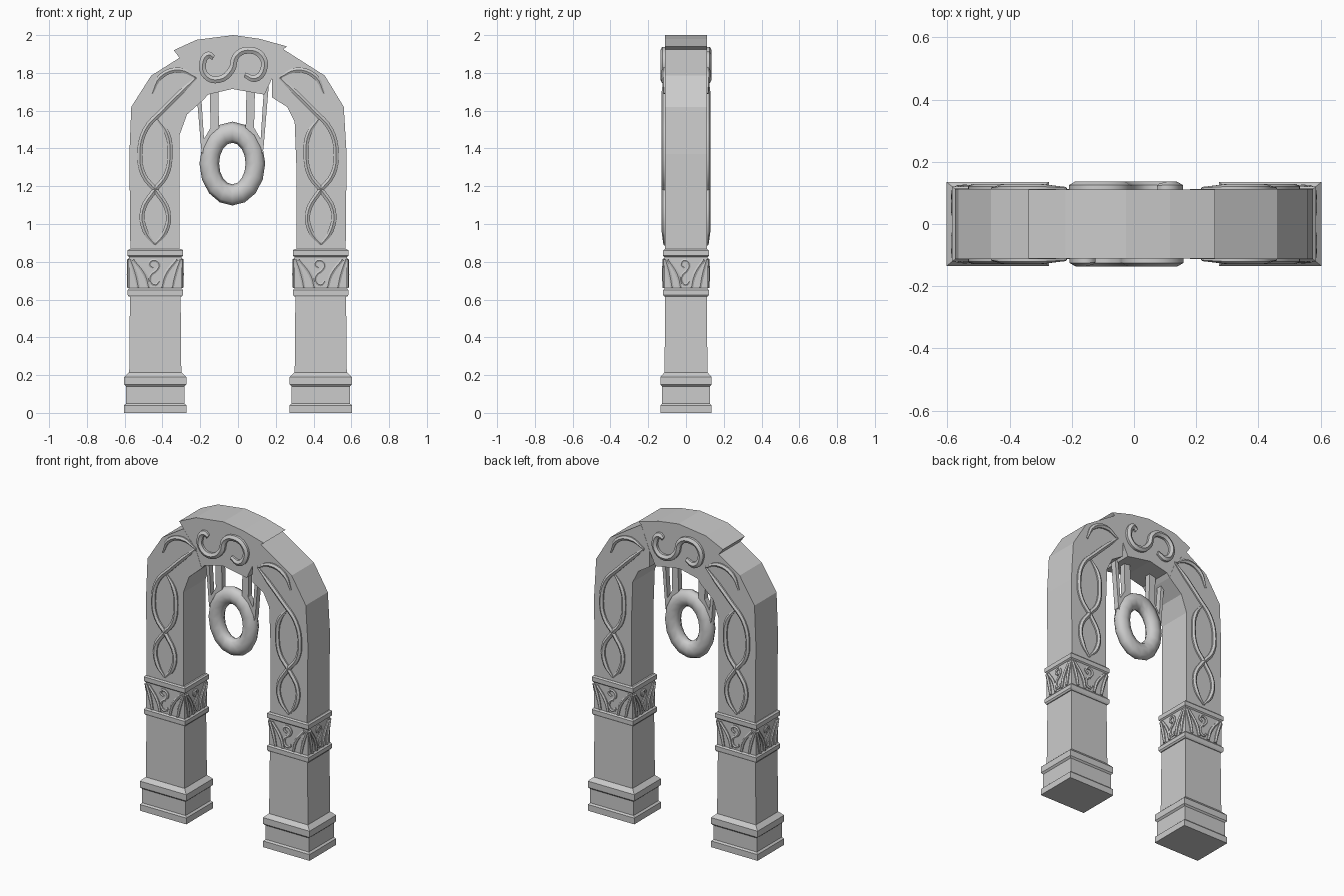
import bpy, bmesh
from math import sin, cos, pi, radians

cube = bpy.data.objects.get("Cube")
if cube:
    bpy.data.objects.remove(cube, do_unlink=True)

stone = bpy.data.materials.new("grey stone")
stone.use_nodes = True
stone.diffuse_color = (0.6, 0.6, 0.6, 1)
stone.node_tree.nodes["Principled BSDF"].inputs["Base Color"].default_value = (0.6, 0.6, 0.6, 1)

HALF_X, HALF_Y, PIER_X = 0.136, 0.112, 0.438


def finish(name, bm):
    bmesh.ops.recalc_face_normals(bm, faces=bm.faces)
    mesh = bpy.data.meshes.new(name)
    bm.to_mesh(mesh)
    bm.free()
    ob = bpy.data.objects.new(name, mesh)
    bpy.context.collection.objects.link(ob)
    mesh.materials.append(stone)
    return ob


def smooth(ob, angle):
    bpy.ops.object.select_all(action='DESELECT')
    ob.select_set(True)
    bpy.context.view_layer.objects.active = ob
    bpy.ops.object.shade_smooth_by_angle(angle=radians(angle))


def slab(name, outline, depth):
    """Front outline in x, z extruded through y."""
    bm = bmesh.new()
    face = bm.faces.new([bm.verts.new((x, -depth, z)) for x, z in outline])
    out = bmesh.ops.extrude_face_region(bm, geom=[face])
    verts = [v for v in out["geom"] if isinstance(v, bmesh.types.BMVert)]
    bmesh.ops.translate(bm, verts=verts, vec=(0, 2 * depth, 0))
    return finish(name, bm)


def moulding(name, cx, profile):
    """Rectangular column built from (overhang, height) steps."""
    bm = bmesh.new()
    rings = []
    for grow, z in profile:
        a, b = HALF_X + grow, HALF_Y + grow * 0.8
        rings.append([bm.verts.new((cx + i * a, j * b, z))
                      for i, j in ((-1, -1), (1, -1), (1, 1), (-1, 1))])
    for low, high in zip(rings, rings[1:]):
        for i in range(4):
            k = (i + 1) % 4
            bm.faces.new((low[i], low[k], high[k], high[i]))
    bm.faces.new(rings[0])
    bm.faces.new(rings[-1])
    return finish(name, bm)


def carving(name, strands, place, radius, tip=0.4):
    """Raised strands; place maps flat u, v to a point on the surface."""
    data = bpy.data.curves.new(name, 'CURVE')
    data.dimensions = '3D'
    data.bevel_depth = radius
    data.bevel_resolution = 1
    data.resolution_u = 4
    data.use_fill_caps = True
    for strand in strands:
        spline = data.splines.new('BEZIER')
        spline.bezier_points.add(len(strand) - 1)
        for i, (u, v) in enumerate(strand):
            p = spline.bezier_points[i]
            p.co = place(u, v)
            p.handle_left_type = p.handle_right_type = 'AUTO'
            p.radius = tip if i in (0, len(strand) - 1) else 1
    ob = bpy.data.objects.new(name, data)
    bpy.context.collection.objects.link(ob)
    data.materials.append(stone)
    bpy.ops.object.select_all(action='DESELECT')
    ob.select_set(True)
    bpy.context.view_layer.objects.active = ob
    bpy.ops.object.convert(target='MESH')
    smooth(bpy.context.view_layer.objects.active, 35)


# Arch halves and keystone
slab("arch_right_half", [(-.57, .865), (-.575, 1.37), (-.565, 1.62), (-.46, 1.785), (-.31, 1.88),
     (-.22, 1.77), (-.18, 1.66), (-.27, 1.58), (-.31, 1.47), (-.31, .865)], HALF_Y)
slab("arch_left_half", [(.57, .865), (.575, 1.37), (.56, 1.62), (.46, 1.785), (.24, 1.925),
     (.18, 1.77), (.18, 1.67), (.26, 1.62), (.3, 1.54), (.31, 1.28), (.31, .865)], HALF_Y)
slab("keystone", [(-.34, 1.92), (-.22, 1.975), (-.025, 2), (.115, 1.98), (.26, 1.94), (.24, 1.925),
     (.18, 1.77), (.14, 1.685), (-.03, 1.715), (-.16, 1.685), (-.18, 1.66), (-.22, 1.77),
     (-.31, 1.88)], HALF_Y - .001)

# Keystone scroll, turned round for the back
scroll = [(-.105, .06), (-.13, .075), (-.16, .04), (-.145, -.035), (-.075, -.055), (-.01, -.005),
          (.015, .07), (.075, .1), (.15, .07), (.16, -.005), (.115, -.05), (.06, -.03)]
for side, s in (("front", 1), ("back", -1)):
    carving(side + "_scroll", [scroll],
            lambda u, v: (s * u - .025, -s * .115, 1.82 + v), .021, .7)

# Interlaced vines on both arch halves, front and back
vines = [
    [(.22, 1.775), (.3, 1.7), (.4, 1.6), (.49, 1.5), (.52, 1.37), (.5, 1.26), (.43, 1.17),
     (.37, 1.06), (.385, .96), (.44, .89)],
    [(.43, 1.56), (.375, 1.48), (.36, 1.38), (.38, 1.26), (.44, 1.18), (.505, 1.07),
     (.49, .96), (.44, .89)],
    [(.22, 1.775), (.31, 1.815), (.41, 1.78), (.455, 1.69)]]
for side, sy in (("front", -1), ("back", 1)):
    for hand, sx in (("left", 1), ("right", -1)):
        carving(side + "_vine_" + hand, vines,
                lambda u, v: (sx * u, sy * .113, v), .016)

# Piers: stepped base, shaft and carved capital
curl = [(-.01, .025), (-.03, .045), (-.01, .065), (.02, .045), (.005, .01), (-.02, -.01),
        (-.028, -.04), (0, -.065), (.022, -.045)]
blades = [[(s * a, -.08), (s * b, -.01), (s * c, .07)]
          for s in (-1, 1) for a, b, c in ((.035, .055, .115), (.09, .105, .132))]
for hand, sx in (("left", 1), ("right", -1)):
    cx = sx * PIER_X
    moulding("base_" + hand, cx, [(.029, 0), (.029, .04), (.018, .05), (.018, .14), (.029, .15),
                                  (.029, .19), (.002, .215)])
    moulding("shaft_" + hand, cx, [(.002, .2), (-.002, .63)])
    moulding("capital_" + hand, cx, [(.004, .615), (.011, .625), (.011, .65), (.002, .66),
                                     (.002, .825), (.011, .832), (.011, .86), (.002, .868)])
    for i, side in enumerate(("front", "outer", "back", "inner")):
        c, s = round(cos(i * pi / 2)), round(sin(i * pi / 2))
        along = 1 if c else HALF_Y / HALF_X
        out = HALF_Y + .003 if c else HALF_X + .003

        def on_face(u, v):
            return (cx + c * u * along + s * out, s * u * along - c * out, .743 + v)
        name = "capital_" + hand + "_" + side
        carving(name + "_leaves", blades, on_face, .012, .8)
        carving(name + "_curl", [curl], on_face, .009, .8)

# Hanging ring
bm = bmesh.new()
N, M = 16, 8
loops = []
for i in range(N):
    a = 2 * pi * i / N
    loop = []
    for j in range(M):
        b = 2 * pi * j / M
        rx, rz = .122 + .052 * cos(b), .166 + .056 * cos(b)
        loop.append(bm.verts.new((-.03 + rx * cos(a), .042 * sin(b), 1.32 + rz * sin(a))))
    loops.append(loop)
for i in range(N):
    p, q = loops[i], loops[(i + 1) % N]
    for j in range(M):
        k = (j + 1) % M
        bm.faces.new((p[j], q[j], q[k], p[k]))
smooth(finish("hanging_ring", bm), 60)

# Straps holding the ring, mirrored about its centre
outer = [(-.195, 1.76), (-.17, 1.76), (-.15, 1.45), (-.155, 1.36), (-.165, 1.4)]
inner = [(-.12, 1.72), (-.075, 1.72), (-.07, 1.48), (-.12, 1.35), (-.165, 1.38),
         (-.15, 1.45), (-.115, 1.51)]
for hand, sx in (("right", 1), ("left", -1)):
    for name, shape in (("outer_strap_", outer), ("inner_strap_", inner)):
        slab(name + hand, [(sx * x - .03, z) for x, z in shape], .018)
